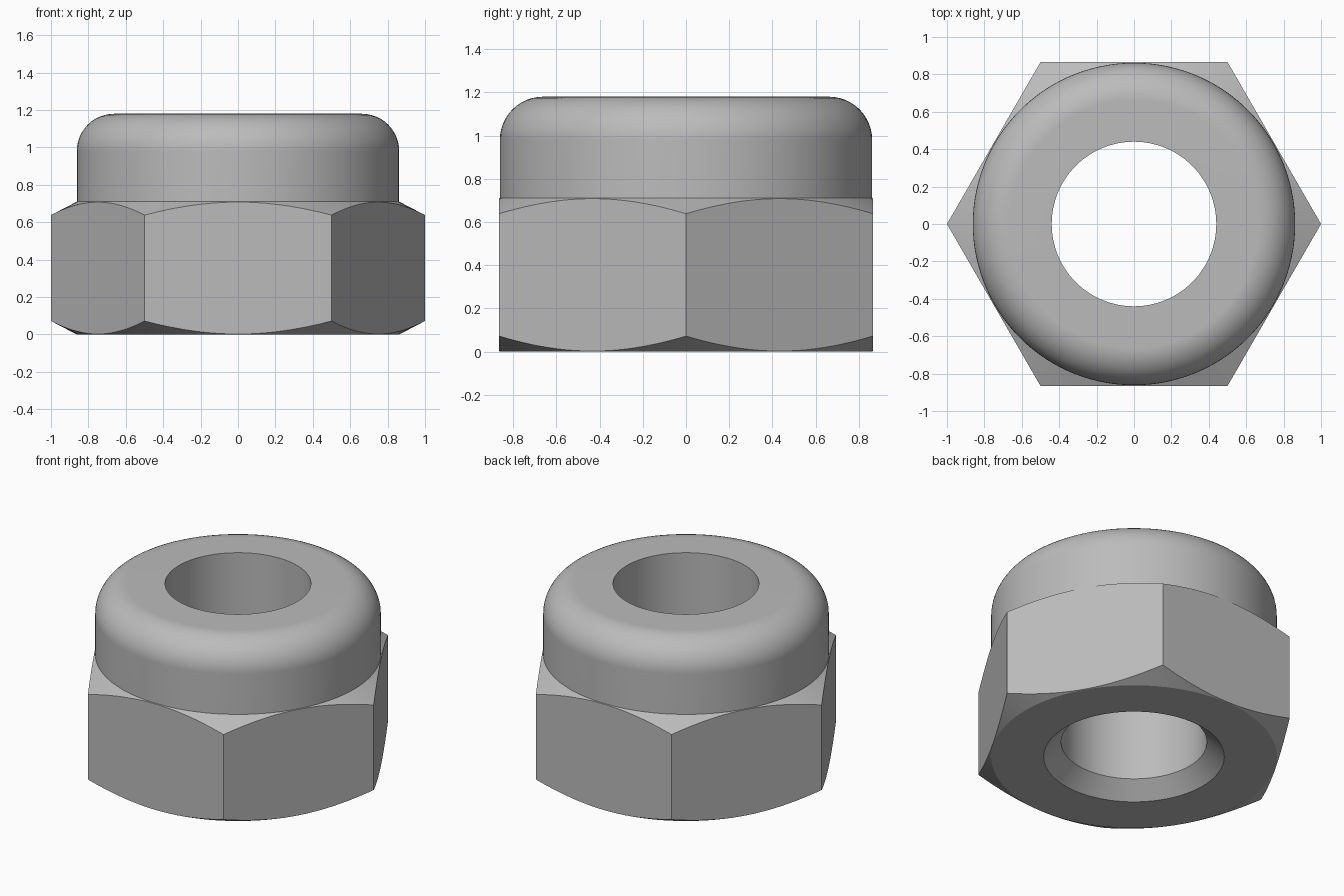
import bpy, bmesh, math

cube = bpy.data.objects.get("Cube")
if cube:
    bpy.data.objects.remove(cube, do_unlink=True)

SEGMENTS = 120            # multiple of six, so hex corners land on a vertex
APOTHEM = math.sqrt(3) / 2
HEX_TOP, TOP = 0.71, 1.18
COLLAR, FILLET, BORE = 0.862, 0.2, 0.44
SLOPE = 0.52              # chamfer cone at the hex corners


def round_ring(r, z):
    return lambda a: (r, z)


def hex_ring(z, direction):
    """Edge where the chamfer cone cuts the six flats."""
    def point(a):
        r = APOTHEM / math.cos(a % (math.pi / 3) - math.pi / 6)
        return r, z + direction * SLOPE * (r - COLLAR)
    return point


# Closed section: bore, bottom chamfer, hex body, filleted collar
rings = [round_ring(BORE, 0.1), round_ring(0.545, 0), round_ring(COLLAR, 0),
         hex_ring(0, 1), hex_ring(HEX_TOP, -1), round_ring(COLLAR, HEX_TOP)]
for i in range(13):
    t = math.pi / 2 * i / 12
    rings.append(round_ring(COLLAR - FILLET + FILLET * math.cos(t),
                            TOP - FILLET + FILLET * math.sin(t)))
rings.append(round_ring(BORE, TOP))

bm = bmesh.new()
grid = []
for ring in rings:
    row = []
    for s in range(SEGMENTS):
        a = 2 * math.pi * s / SEGMENTS
        r, z = ring(a)
        row.append(bm.verts.new((r * math.cos(a), r * math.sin(a), z)))
    grid.append(row)
for k, row in enumerate(grid):
    above = grid[(k + 1) % len(grid)]
    for s in range(SEGMENTS):
        n = (s + 1) % SEGMENTS
        bm.faces.new((row[s], row[n], above[n], above[s]))
bmesh.ops.recalc_face_normals(bm, faces=bm.faces)
mesh = bpy.data.meshes.new("lock_nut")
bm.to_mesh(mesh)
bm.free()

nut = bpy.data.objects.new("lock_nut", mesh)
bpy.context.collection.objects.link(nut)

# Plain grey metal
steel = bpy.data.materials.new("grey_steel")
steel.use_nodes = True
steel.diffuse_color = (0.5, 0.5, 0.5, 1)
steel.node_tree.nodes["Principled BSDF"].inputs["Base Color"].default_value = (0.5, 0.5, 0.5, 1)
mesh.materials.append(steel)

# Smooth round surfaces, crisp edges, flat planes kept flat
bpy.ops.object.select_all(action="DESELECT")
nut.select_set(True)
bpy.context.view_layer.objects.active = nut
bpy.ops.object.shade_smooth_by_angle(angle=math.radians(20))
weighted = nut.modifiers.new("flat_planes", "WEIGHTED_NORMAL")
weighted.keep_sharp = True
